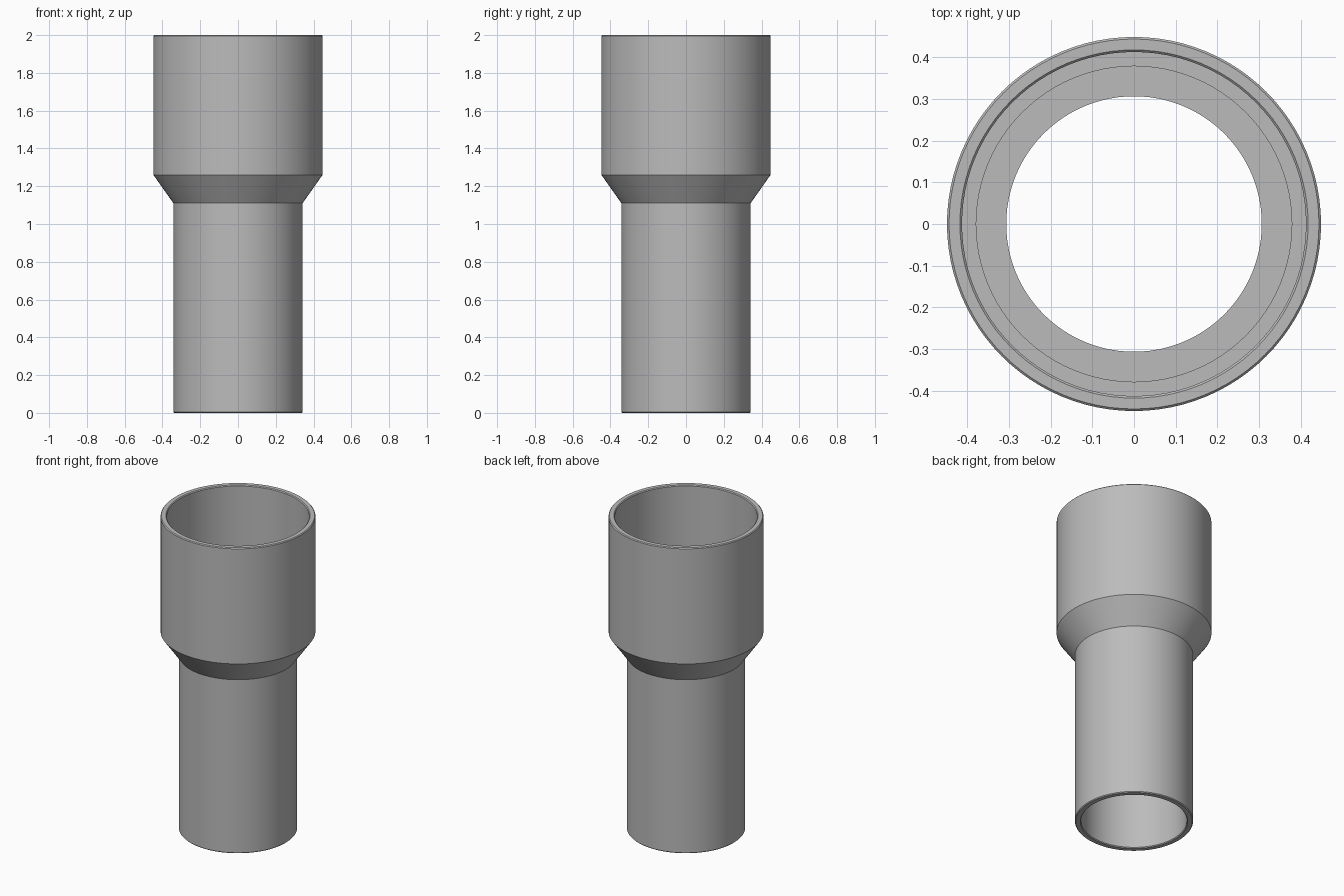
import bpy
import bmesh
import math

if "Cube" in bpy.data.objects:
    bpy.data.objects.remove(bpy.data.objects["Cube"])

SEGMENTS = 96

# Grey plastic
grey = bpy.data.materials.new("grey")
grey.diffuse_color = (0.5, 0.5, 0.5, 1)
grey.use_nodes = True
grey.node_tree.nodes["Principled BSDF"].inputs["Base Color"].default_value = grey.diffuse_color

# Closed wall section (radius, height): outside going up, then the bore going down
B = 0.005
profile = [
    (0.342 - B, 0), (0.342, B), (0.342, 1.11),       # spigot
    (0.448, 1.26), (0.448, 2 - B), (0.448 - B, 2),   # taper and socket
    (0.412 + B, 2), (0.412, 2 - B), (0.412, 1.27),   # rim and socket bore
    (0.378, 1.27), (0.378, 1.21), (0.306, 1.21),     # stepped stop
    (0.306, B), (0.306 + B, 0),                      # spigot bore
]

# Revolve the section around the z axis
bm = bmesh.new()
rings = []
for i in range(SEGMENTS):
    a = 2 * math.pi * i / SEGMENTS
    rings.append([bm.verts.new((r * math.cos(a), r * math.sin(a), z)) for r, z in profile])
n = len(profile)
for i in range(SEGMENTS):
    r0, r1 = rings[i], rings[(i + 1) % SEGMENTS]
    for j in range(n):
        k = (j + 1) % n
        bm.faces.new((r0[j], r1[j], r1[k], r0[k]))
bmesh.ops.recalc_face_normals(bm, faces=bm.faces)

mesh = bpy.data.meshes.new("pipe_reducer")
bm.to_mesh(mesh)
bm.free()
mesh.materials.append(grey)
pipe = bpy.data.objects.new("pipe_reducer", mesh)
bpy.context.collection.objects.link(pipe)

# Smooth round walls, crisp rims and taper
bpy.context.view_layer.objects.active = pipe
pipe.select_set(True)
bpy.ops.object.shade_smooth_by_angle(angle=math.radians(30))
